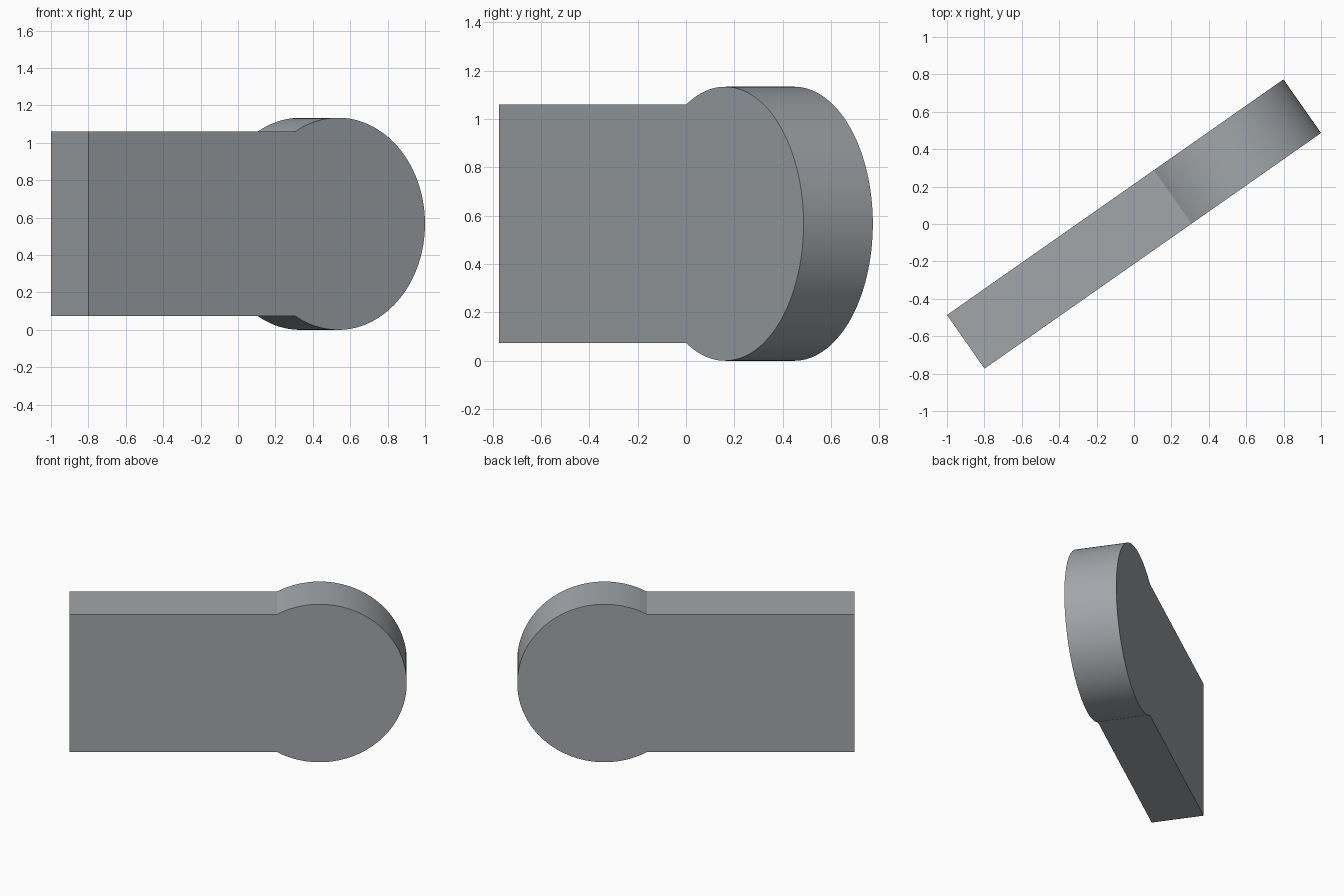
import bpy, bmesh, math
from mathutils import Matrix

if "Cube" in bpy.data.objects:
    bpy.data.objects.remove(bpy.data.objects["Cube"])

HALF_LEN, HALF_THICK = 1.098, 0.175   # plate length and thickness
R, HALF_BAR = 0.567, 0.494            # round head radius, bar half height
SEGMENTS = 96
TURN = math.radians(35)

grey = bpy.data.materials.new("grey")
grey.diffuse_color = (0.36, 0.38, 0.40, 1)
grey.use_nodes = True
grey.node_tree.nodes["Principled BSDF"].inputs["Base Color"].default_value = grey.diffuse_color

# Keyhole profile: straight bar ending in a round head
centre = HALF_LEN - R
start = math.pi - math.asin(HALF_BAR / R)
profile = [(-HALF_LEN, R + HALF_BAR), (-HALF_LEN, R - HALF_BAR)]
for i in range(SEGMENTS + 1):
    a = -start + 2 * start * i / SEGMENTS
    profile.append((centre + R * math.cos(a), R + R * math.sin(a)))

# Extrude the profile through the thickness
bm = bmesh.new()
front = bm.faces.new([bm.verts.new((u, -HALF_THICK, z)) for u, z in profile])
res = bmesh.ops.extrude_face_region(bm, geom=[front], use_keep_orig=True)
bmesh.ops.translate(bm, vec=(0, 2 * HALF_THICK, 0),
                    verts=[g for g in res["geom"] if isinstance(g, bmesh.types.BMVert)])
bmesh.ops.recalc_face_normals(bm, faces=bm.faces)

# Smooth rim on the head, crisp edges elsewhere
for f in bm.faces:
    f.smooth = len(f.verts) == 4 and f.calc_center_median().x > centre - R * 0.6
for e in bm.edges:
    e.smooth = e.calc_face_angle(0) < math.radians(20)

bmesh.ops.rotate(bm, verts=bm.verts, cent=(0, 0, 0), matrix=Matrix.Rotation(TURN, 3, 'Z'))
mesh = bpy.data.meshes.new("round_ended_plate")
bm.to_mesh(mesh)
bm.free()
mesh.materials.append(grey)
plate = bpy.data.objects.new("round_ended_plate", mesh)
bpy.context.collection.objects.link(plate)
